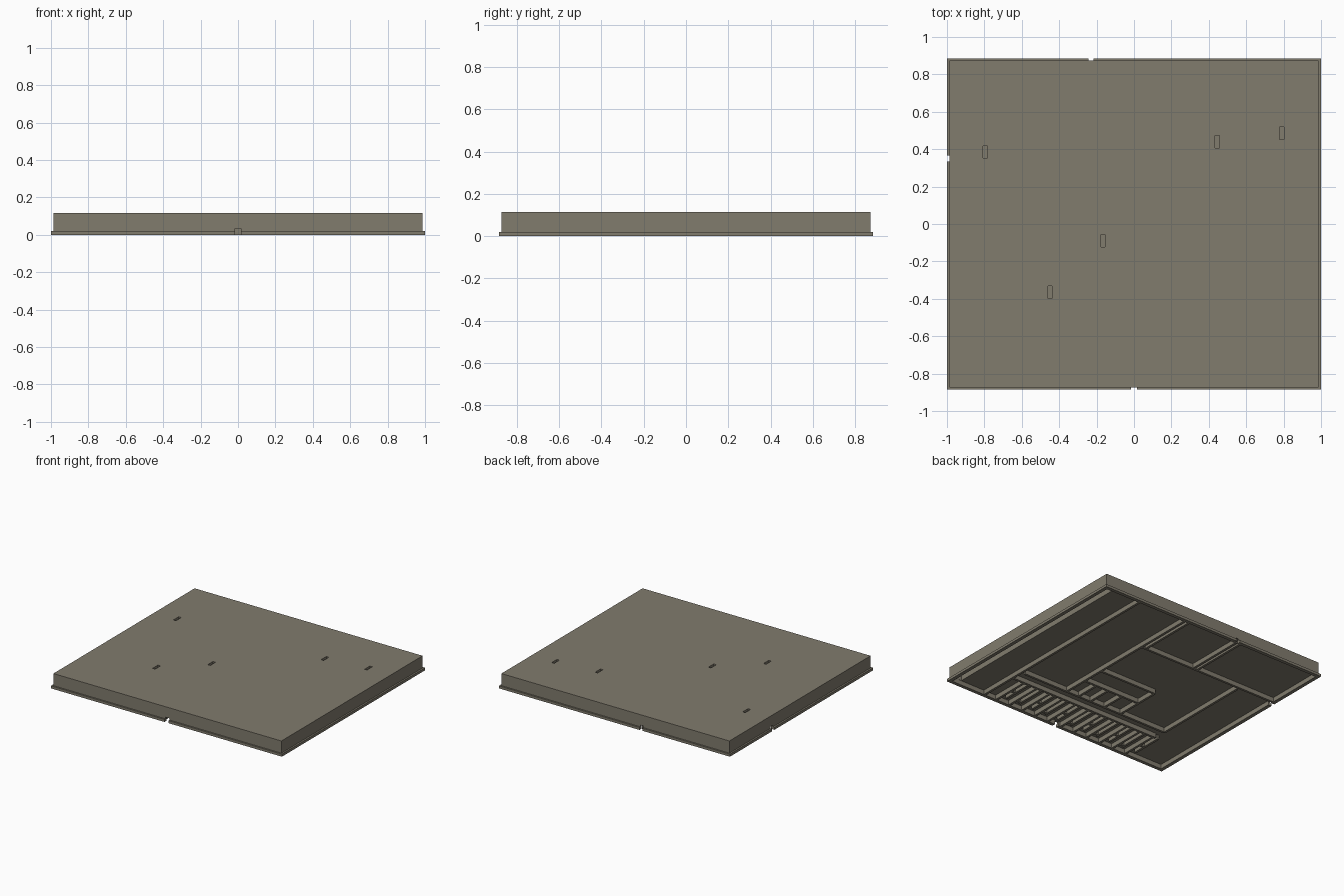
import bpy

# Remove the default cube
cube = bpy.data.objects.get("Cube")
if cube:
    bpy.data.objects.remove(cube, do_unlink=True)

# Single flat colour
stone = bpy.data.materials.new("warm grey stone")
stone.use_nodes = True
COLOUR = (0.22, 0.20, 0.155, 1)
stone.diffuse_color = COLOUR
stone.node_tree.nodes["Principled BSDF"].inputs["Base Color"].default_value = COLOUR

HX, HY = 0.987, 0.873      # block half size
IX, IY = 0.972, 0.858      # hollow half size
HEIGHT, LIP, DEPTH = 0.115, 0.02, 0.035
THICK = 0.018              # partition thickness


def box(name, x0, x1, y0, y1, z0, z1):
    """Axis aligned box between two corners."""
    x0, x1 = sorted((x0, x1))
    y0, y1 = sorted((y0, y1))
    verts = [(x, y, z) for z in (z0, z1) for x, y in
             ((x0, y0), (x1, y0), (x1, y1), (x0, y1))]
    faces = [(3, 2, 1, 0), (4, 5, 6, 7)]
    faces += [(i, (i + 1) % 4, (i + 1) % 4 + 4, i + 4) for i in range(4)]
    mesh = bpy.data.meshes.new(name)
    mesh.from_pydata(verts, [], faces)
    mesh.materials.append(stone)
    obj = bpy.data.objects.new(name, mesh)
    bpy.context.collection.objects.link(obj)
    return obj


def carve(target, cutters):
    """Subtract every cutter, bake the result and drop the cutters."""
    for cutter in cutters:
        cutter.hide_render = True
        mod = target.modifiers.new("cut", 'BOOLEAN')
        mod.operation = 'DIFFERENCE'
        mod.solver = 'EXACT'
        mod.object = cutter
    graph = bpy.context.evaluated_depsgraph_get()
    baked = bpy.data.meshes.new_from_object(target.evaluated_get(graph))
    target.modifiers.clear()
    target.data = baked
    for cutter in cutters:
        bpy.data.objects.remove(cutter, do_unlink=True)


def wall_y(name, x, y0, y1):
    return box(name, x - THICK / 2, x + THICK / 2, y0, y1, 0, DEPTH + 0.004)


def wall_x(name, y, x0, x1):
    return box(name, x0, x1, y - THICK / 2, y + THICK / 2, 0, DEPTH + 0.004)


# Block: hollow underneath, side channel, three doorways and roof slots
block = box("block", -HX, HX, -HY, HY, 0, HEIGHT)
cutters = [
    box("hollow", -IX, IX, -IY, IY, -0.05, DEPTH),
    box("side_channel", 0.89, IX - 0.002, -IY + 0.002, IY - 0.002, -0.06, 0.1),
    box("front_door", -0.017, 0.017, -1, -0.8, -0.07, DEPTH - 0.002),
    box("back_door", -0.243, -0.217, 0.8, 1, -0.07, DEPTH - 0.002),
    box("side_door", -1.1, -0.9, 0.335, 0.365, -0.07, DEPTH - 0.002),
]
for x, y in ((-0.795, 0.385), (-0.165, -0.09), (-0.45, -0.365),
             (0.445, 0.44), (0.79, 0.485)):
    cutters.append(box("slot", x - 0.011, x + 0.011, y - 0.033, y + 0.033,
                       HEIGHT - 0.02, HEIGHT + 0.02))
carve(block, cutters)

# Lip around the foot, broken at the doorways
box("lip_front_a", -1, -0.017, -0.885, -HY, 0, LIP)
box("lip_front_b", 0.017, 1, -0.885, -HY, 0, LIP)
box("lip_back_a", -1, -0.243, HY, 0.885, 0, LIP)
box("lip_back_b", -0.217, 1, HY, 0.885, 0, LIP)
box("lip_side_a", -1, -HX, -HY, 0.335, 0, LIP)
box("lip_side_b", -1, -HX, 0.365, HY, 0, LIP)
box("lip_side_c", HX, 1, -HY, HY, 0, LIP)

# Main partitions on the underside
wall_y("partition_long", 0.67, -IY, IY)
wall_y("partition_hall", 0.25, -0.45, IY)
wall_y("partition_hall_inner", 0.21, 0.39, IY)
wall_y("partition_back", -0.23, 0.39, IY)
wall_y("partition_back_inner", -0.265, 0.39, IY)
wall_y("partition_middle", -0.25, -0.45, -0.07)
wall_y("partition_far", -0.66, -0.45, 0.36)
wall_x("partition_cross", 0.38, -IX, 0.25)
wall_x("partition_centre", -0.07, -0.25, 0.25)
wall_x("corridor_back", -0.45, -0.66, 0.64)
wall_x("corridor_front", -0.55, -0.66, 0.67)

# Small rooms beside the corridor
wall_x("closet_cross", -0.25, -0.25, 0.25)
for x in (0.14, 0.03, -0.1):
    wall_y("closet_partition", x, -0.45, -0.25)

# Row of narrow cells along the front
CELLS = 11
for i in range(CELLS):
    x = 0.56 - i * 0.12
    wall_y("cell_partition", x, -IY, -0.55)
    wall_y("cell_partition_inner", x - 0.045, -0.8, -0.55)
    wall_x("cell_cross", -0.7 - 0.08 * (i % 2), x - 0.045, x)
